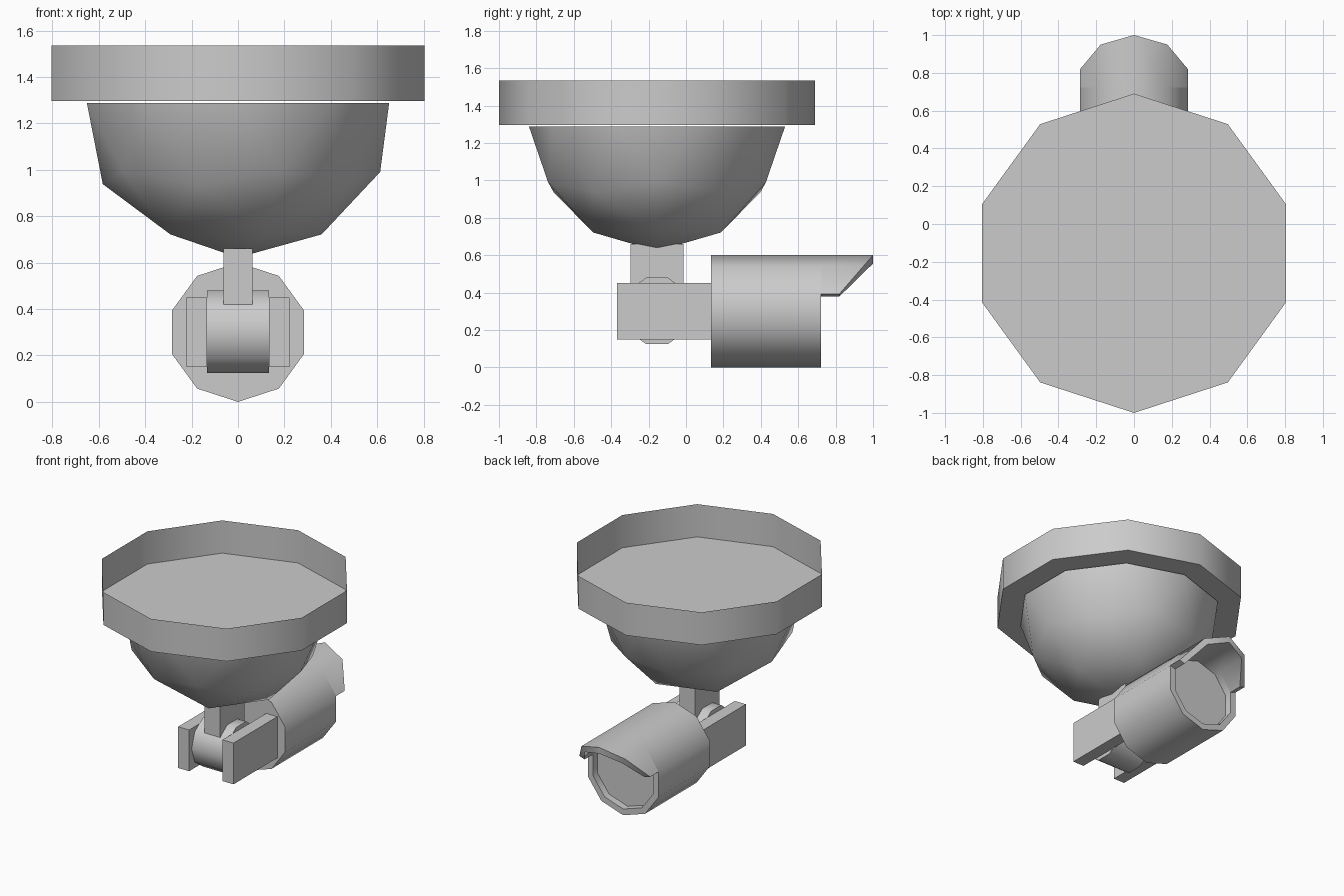
import bpy, bmesh
from math import sin, cos, pi, radians
from mathutils import Matrix

if "Cube" in bpy.data.objects:
    bpy.data.objects.remove(bpy.data.objects["Cube"])

CY = -0.155   # axis of the mount


def finish(name, bm, smooth=True, recalc=True):
    if recalc:
        bmesh.ops.recalc_face_normals(bm, faces=bm.faces[:])
    me = bpy.data.meshes.new(name)
    bm.to_mesh(me)
    bm.free()
    ob = bpy.data.objects.new(name, me)
    bpy.context.collection.objects.link(ob)
    if smooth:
        bpy.ops.object.select_all(action='DESELECT')
        ob.select_set(True)
        bpy.context.view_layer.objects.active = ob
        bpy.ops.object.shade_smooth_by_angle(angle=radians(42))
    return ob


def box(name, x0, x1, y0, y1, z0, z1):
    bm = bmesh.new()
    bmesh.ops.create_cube(bm, size=1)
    bmesh.ops.scale(bm, vec=(x1 - x0, y1 - y0, z1 - z0), verts=bm.verts)
    bmesh.ops.translate(bm, vec=((x0 + x1) / 2, (y0 + y1) / 2, (z0 + z1) / 2), verts=bm.verts)
    return finish(name, bm, smooth=False)


def bridge(bm, a, b):
    n = len(a)
    return [bm.faces.new((a[i], a[(i + 1) % n], b[(i + 1) % n], b[i])) for i in range(n)]


ANG = [pi / 2 + i * pi / 5 for i in range(10)]

# ceiling cup: open-topped thin wall with a floor
bm = bmesh.new()
low, top = [[bm.verts.new((0.845 * cos(a), CY + 0.845 * sin(a), z)) for a in ANG]
            for z in (1.297, 1.535)]
bridge(bm, low, top)
bm.faces.new(low[::-1])
finish("ceiling_cup", bm, recalc=False)

# bowl: lower half of a low-poly sphere
bm = bmesh.new()
bmesh.ops.create_icosphere(bm, subdivisions=2, radius=1)
bmesh.ops.delete(bm, geom=[v for v in bm.verts if v.co.z > 0.01], context='VERTS')
bmesh.ops.transform(bm, verts=bm.verts, matrix=Matrix.Translation((0, CY, 1.289))
                    @ Matrix.Rotation(pi, 4, 'Z') @ Matrix.Diagonal((0.685, 0.685, 0.667, 1)))
finish("bowl", bm, recalc=False)

# stem and hinge arms
box("stem", -0.063, 0.063, CY - 0.142, CY + 0.142, 0.42, 0.66)
for s, side in ((-1, "left"), (1, "right")):
    c = s * 0.1785
    box("hinge_arm_" + side, c - 0.0445, c + 0.0445, -0.37, 0.14, 0.15, 0.45)

# hinge barrel across x
bm = bmesh.new()
a0, a1 = [[bm.verts.new((x, CY + 0.187 * cos(i * pi / 5), 0.302 + 0.187 * sin(i * pi / 5)))
           for i in range(10)] for x in (-0.134, 0.134)]
bridge(bm, a0, a1)
bm.faces.new(a0)
bm.faces.new(a1)
finish("hinge_barrel", bm)

# camera housing: tube with recessed lens face
bm = bmesh.new()
back, front, inner, lens = [
    [bm.verts.new((r * cos(a), y, 0.3 + r * sin(a))) for a in ANG]
    for r, y in ((0.3, 0.133), (0.3, 0.722), (0.255, 0.722), (0.255, 0.67))]
bridge(bm, back, front)
rim = bridge(bm, front, inner)
bridge(bm, inner, lens)
bm.faces.new(back)
bm.faces.new(lens)
# visor: upper rim pulled forward, longest at the top
res = bmesh.ops.extrude_face_region(bm, geom=[rim[i] for i in (0, 1, 8, 9)])
for v in res["geom"]:
    if isinstance(v, bmesh.types.BMVert):
        s = (v.co.z - 0.3) / ((v.co.z - 0.3) ** 2 + v.co.x ** 2) ** 0.5
        v.co.y = 1.0 if s > 0.95 else 0.95 if s > 0.6 else 0.82
finish("camera_housing", bm)
